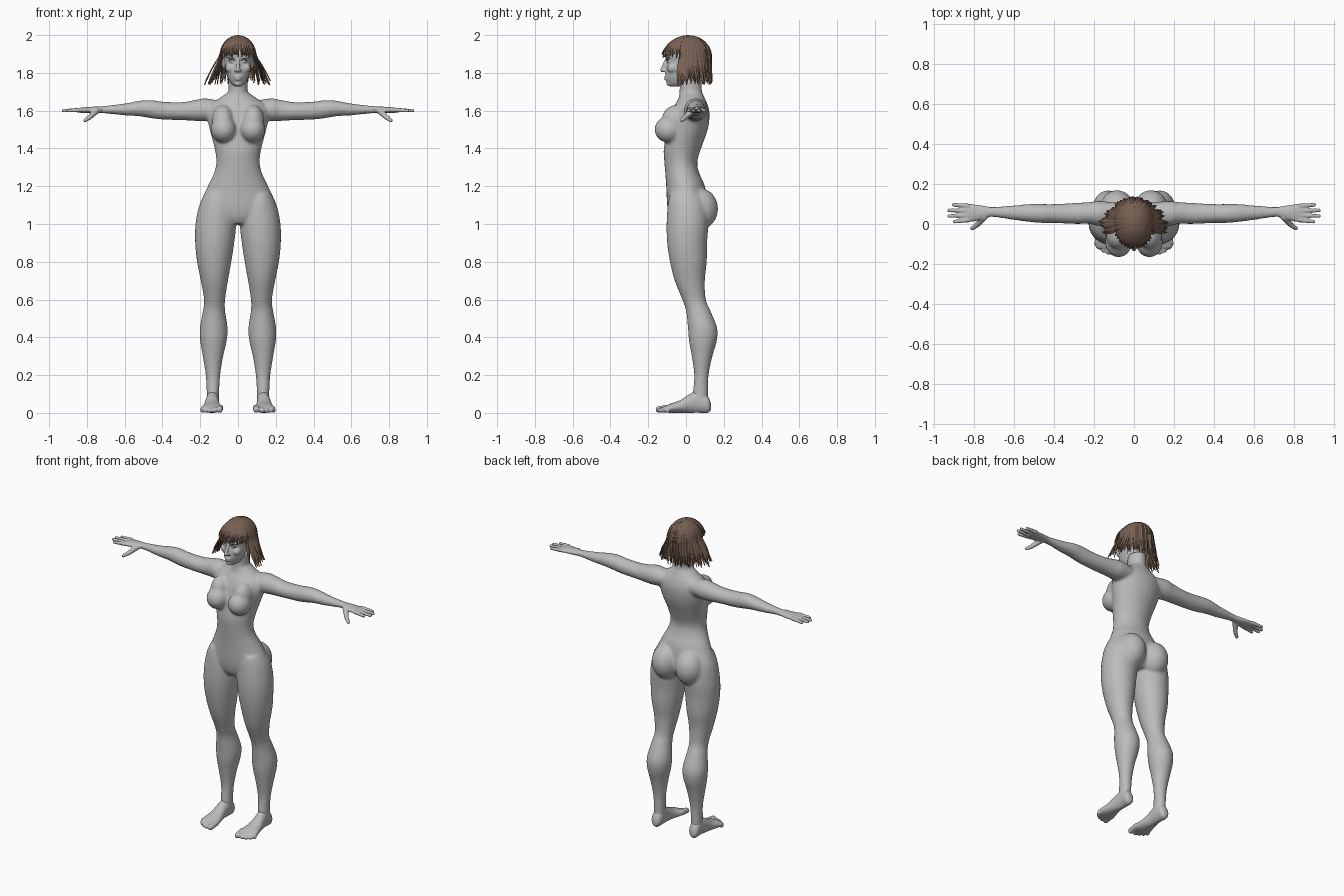
import bpy, bmesh, math, random
from mathutils import Vector, Matrix

random.seed(4)
if "Cube" in bpy.data.objects:
    bpy.data.objects.remove(bpy.data.objects["Cube"], do_unlink=True)


def material(name, rgb):
    m = bpy.data.materials.new(name)
    m.use_nodes = True
    m.diffuse_color = (*rgb, 1)
    bsdf = m.node_tree.nodes["Principled BSDF"]
    bsdf.inputs["Base Color"].default_value = (*rgb, 1)
    bsdf.inputs["Roughness"].default_value = 0.7
    return m


GREY = material("matte grey", (0.5, 0.5, 0.5))
BROWN = material("hair brown", (0.19, 0.12, 0.085))


def finish(name, mesh, mat):
    mesh.materials.clear()
    mesh.materials.append(mat)
    ob = bpy.data.objects.new(name, mesh)
    bpy.context.collection.objects.link(ob)
    return ob


def fuse(name, bm, voxel, rounds):
    """Merge overlapping volumes into one smooth skin."""
    me = bpy.data.meshes.new(name)
    bmesh.ops.recalc_face_normals(bm, faces=bm.faces)
    bm.to_mesh(me)
    bm.free()
    ob = finish(name, me, GREY)
    rm = ob.modifiers.new("skin", "REMESH")
    rm.mode, rm.voxel_size = "VOXEL", voxel
    sm = ob.modifiers.new("soften", "SMOOTH")
    sm.factor, sm.iterations = 0.5, rounds
    bpy.context.view_layer.update()
    baked = bpy.data.meshes.new_from_object(
        ob.evaluated_get(bpy.context.evaluated_depsgraph_get()))
    ob.modifiers.clear()
    ob.data = baked
    baked.materials.clear()
    baked.materials.append(GREY)
    baked.shade_smooth()
    return ob


def spline(rows, steps=5):
    """Smooth interpolation through rows of numbers."""
    out = []
    for i in range(len(rows) - 1):
        p0, p1, p2 = rows[max(i - 1, 0)], rows[i], rows[i + 1]
        p3 = rows[min(i + 2, len(rows) - 1)]
        for k in range(steps):
            t = k / steps
            out.append([b + 0.5 * t * (c - a + t * (2*a - 5*b + 4*c - d + t * (3*(b - c) + d - a)))
                        for a, b, c, d in zip(p0, p1, p2, p3)])
    return out + [list(rows[-1])]


def loft(bm, axis, rows, side=1, n=28):
    """Oval sections: (position, low and high on each of the other two axes)."""
    rings = []
    for t, a0, a1, b0, b1 in spline(rows):
        ring = []
        for k in range(n):
            w = 2 * math.pi * k / n
            co = [(a0 + a1) / 2 + (a1 - a0) / 2 * math.cos(w),
                  (b0 + b1) / 2 + (b1 - b0) / 2 * math.sin(w)]
            co.insert(axis, t)
            ring.append(bm.verts.new((co[0] * side, co[1], co[2])))
        rings.append(ring)
    for r, q in zip(rings, rings[1:]):
        for k in range(n):
            bm.faces.new((r[k], r[(k + 1) % n], q[(k + 1) % n], q[k]))
    bm.faces.new(rings[0])
    bm.faces.new(rings[-1])


def blob(bm, c, r, side=1):
    m = Matrix.Translation((c[0] * side, c[1], c[2])) @ Matrix.Diagonal((*r, 1))
    bmesh.ops.create_uvsphere(bm, u_segments=20, v_segments=14, radius=1, matrix=m)


def chain(bm, p, q, r0, r1, side=1, n=9):
    """Row of balls from p to q, for fingers, toes and similar."""
    for k in range(n):
        t = k / (n - 1)
        blob(bm, Vector(p).lerp(Vector(q), t), [r0 + (r1 - r0) * t] * 3, side)


# Body: torso, neck, bust, hips, legs, arms
bm = bmesh.new()
torso = [(1.0, .07, -.07, .08), (1.04, .16, -.09, .11), (1.1, .2, -.1, .115),
         (1.2, .16, -.105, .1), (1.27, .127, -.11, .07), (1.33, .115, -.115, .06),
         (1.4, .124, -.118, .08), (1.5, .15, -.1, .115), (1.58, .167, -.082, .125),
         (1.63, .15, -.06, .115), (1.665, .1, -.04, .1), (1.7, .05, -.033, .085)]
loft(bm, 2, [(z, -w, w, f, b) for z, w, f, b in torso])
loft(bm, 2, [(1.62, -.07, .07, -.05, .1), (1.69, -.052, .052, -.035, .085),
             (1.78, -.05, .05, -.035, .085)])
leg = [(1.16, .06, .175, -.085, .08), (1.1, .02, .205, -.097, .11), (1, .01, .225, -.103, .118),
       (.9, .02, .227, -.1, .112), (.8, .035, .217, -.085, .11), (.7, .053, .197, -.06, .1),
       (.6, .068, .18, -.02, .105), (.54, .068, .186, 0, .13), (.45, .055, .202, .01, .165),
       (.38, .06, .2, .016, .163), (.3, .078, .187, .03, .14), (.2, .094, .171, .043, .12),
       (.1, .1, .166, .035, .117), (.05, .1, .168, .03, .12)]
arm = [(.08, .01, .105, 1.56, 1.65), (.17, -.01, .115, 1.545, 1.665), (.22, 0, .11, 1.545, 1.658),
       (.3, 0, .105, 1.55, 1.645), (.4, .005, .1, 1.553, 1.648), (.46, .005, .1, 1.56, 1.656),
       (.52, .01, .1, 1.57, 1.653), (.6, .02, .093, 1.575, 1.638), (.7, .034, .086, 1.585, 1.626),
       (.76, .03, .09, 1.586, 1.622)]
for s in (1, -1):
    loft(bm, 2, leg, s)
    loft(bm, 0, arm, s)
    blob(bm, (.077, -.09, 1.5), (.068, .077, .07), s)
    blob(bm, (.08, -.055, 1.545), (.06, .075, .085), s)
    blob(bm, (.085, .072, 1.08), (.088, .098, .11), s)
fuse("body", bm, 0.008, 8)

# Hands
bm = bmesh.new()
palm = [(.72, .035, .085, 1.587, 1.623), (.77, .02, .094, 1.587, 1.621),
        (.82, .01, .1, 1.588, 1.617), (.85, .012, .1, 1.59, 1.612)]
fingers = [(.02, .012, .905), (.043, .04, .933), (.067, .068, .933), (.09, .096, .91)]
for s in (1, -1):
    loft(bm, 0, palm, s)
    for y0, y1, tip in fingers:
        chain(bm, (.83, y0, 1.604), (tip - .008, y1, 1.6), .0125, .0095, s)
    chain(bm, (.75, .035, 1.6), (.785, -.005, 1.565), .018, .013, s)
    chain(bm, (.785, -.005, 1.565), (.81, -.022, 1.548), .013, .01, s)
fuse("hands", bm, 0.0045, 3)

# Feet
bm = bmesh.new()
foot = [(.132, .12, .15, .015, .05), (.115, .104, .166, 0, .09), (.07, .1, .168, 0, .12),
        (.02, .1, .174, 0, .1), (-.03, .092, .184, 0, .068), (-.08, .08, .196, 0, .05),
        (-.12, .085, .19, .003, .033)]
for s in (1, -1):
    loft(bm, 1, foot, s)
    for k, x in enumerate((.095, .125, .148, .169, .186)):
        r = .018 if k == 0 else .0145 - .0008 * k
        tip = -.143 + .004 * k * k * .7
        chain(bm, (x, -.09, .026), (x + .003, tip, r), r, r, s)
fuse("feet", bm, 0.005, 4)

# Head: skull, face, nose, lips, brows, eyes, ears
bm = bmesh.new()
blob(bm, (0, .015, 1.885), (.08, .102, .094))
face = [(1.728, .018, -.085, -.03), (1.742, .036, -.098, .01), (1.775, .054, -.108, .04),
        (1.82, .067, -.108, .06), (1.862, .073, -.101, .07), (1.89, .075, -.11, .07),
        (1.92, .072, -.102, .07), (1.955, .05, -.07, .06)]
loft(bm, 2, [(z, -w, w, f, b) for z, w, f, b in face])
chain(bm, (0, -.104, 1.87), (0, -.124, 1.815), .008, .0125)
blob(bm, (0, -.106, 1.779), (.021, .011, .006))
blob(bm, (0, -.104, 1.767), (.019, .011, .007))
blob(bm, (0, -.088, 1.743), (.02, .016, .013))
for s in (1, -1):
    blob(bm, (.011, -.113, 1.811), (.009, .011, .007), s)
    blob(bm, (.031, -.094, 1.884), (.03, .014, .009), s)
    blob(bm, (.031, -.088, 1.861), (.017, .014, .009), s)
    blob(bm, (.042, -.07, 1.825), (.025, .03, .026), s)
    blob(bm, (.075, .012, 1.85), (.01, .02, .031), s)
fuse("head", bm, 0.0045, 3)

# Eyelashes
bm = bmesh.new()
for s in (1, -1):
    chain(bm, (.017, -.101, 1.866), (.031, -.103, 1.871), .0022, .0025, s)
    chain(bm, (.031, -.103, 1.871), (.048, -.092, 1.864), .0025, .0018, s)
me = bpy.data.meshes.new("eyelashes")
bm.to_mesh(me)
bm.free()
finish("eyelashes", me, BROWN)

# Hair: layered tapering locks falling from the crown
bm = bmesh.new()
CENTRE, RX, RY, RZ = Vector((0, .012, 1.888)), .094, .12, .11


def lock(theta, width, layer):
    fringe = abs(math.sin(theta / 2)) < math.sin(0.6)
    end = random.uniform(1.878, 1.9) if fringe else random.uniform(1.735, 1.765)
    side = abs(math.sin(theta)) ** 3
    back = max(0, -math.cos(theta))
    flare = .14 if fringe else random.uniform(.35, .85) * side * (1 - .5 * back) + .02
    twist = random.uniform(-.06, .06)
    rows, steps = [], 14
    for i in range(steps + 1):
        t = i / steps
        if fringe:
            phi, drop, u = t * 1.5, 0, t * t
            drop = max(0, t - .75) * 4 * (RZ * .07 + CENTRE.z - end)
        else:
            phi = min(1, t / .55) * math.pi / 2
            u = max(0, t - .55) / .45
            drop = u * (CENTRE.z - end)
            u = u ** .8
        reach = math.sin(phi) * layer * (1 + flare * u)
        taper = 1 if t < .75 else 1 - .9 * (t - .75) / .25
        row = []
        for off, lift in ((-1, 0), (0, .03), (1, 0)):
            a = theta + twist * t + off * width * taper
            row.append(bm.verts.new(CENTRE + Vector((
                RX * reach * (1 + lift) * math.sin(a),
                -RY * reach * (1 + lift) * math.cos(a),
                RZ * layer * math.cos(phi) - drop))))
        rows.append(row)
    for r, q in zip(rows, rows[1:]):
        for k in (0, 1):
            bm.faces.new((r[k], q[k], q[k + 1], r[k + 1]))


for layer, count in ((.94, 44), (.98, 52), (1.015, 40)):
    for k in range(count):
        lock(2 * math.pi * (k + random.uniform(-.3, .3)) / count - math.pi, 4.2 / count, layer)
me = bpy.data.meshes.new("hair")
bm.to_mesh(me)
bm.free()
hair = finish("hair", me, BROWN)
solid = hair.modifiers.new("thickness", "SOLIDIFY")
solid.thickness = 0.002
